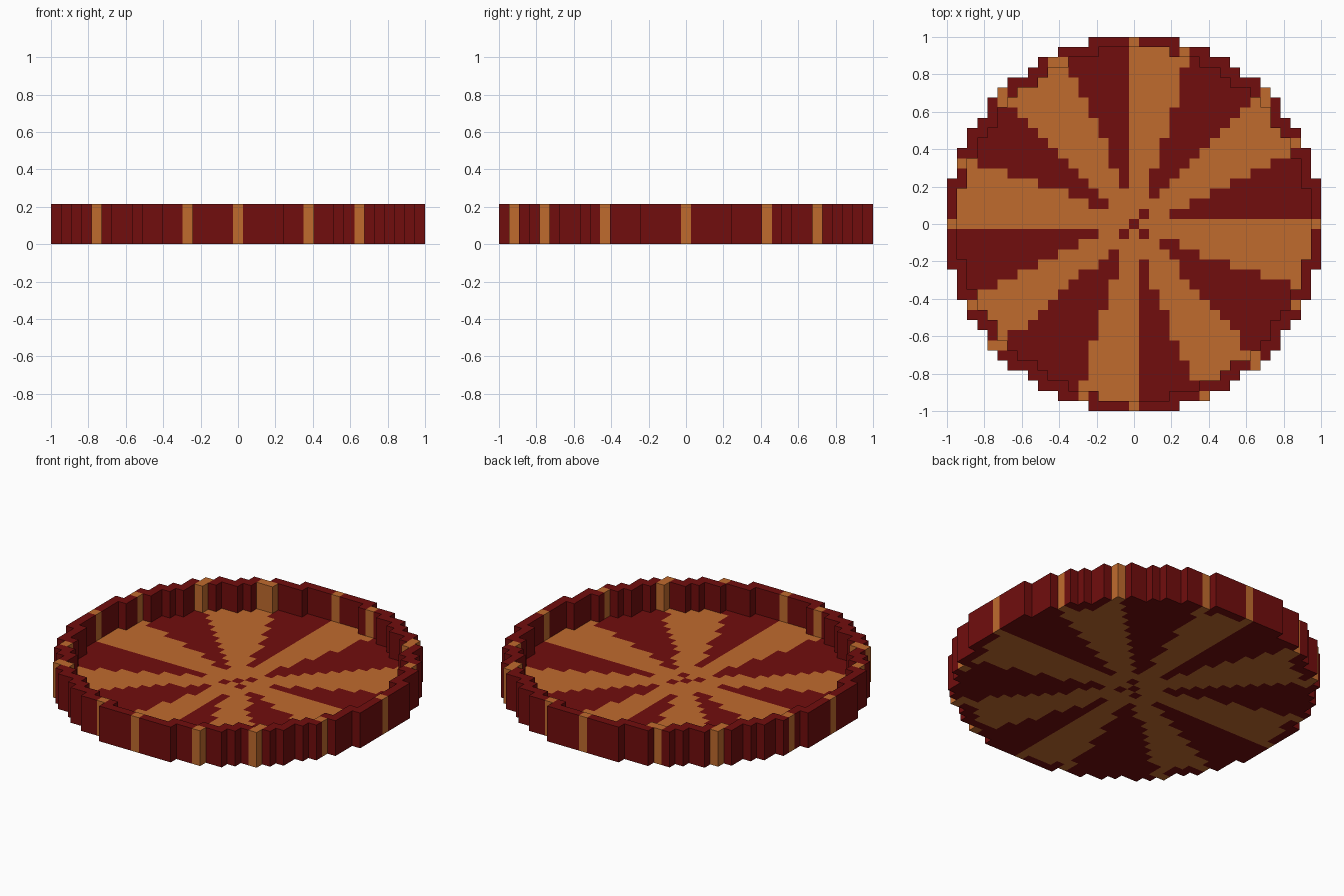
import bpy
import bmesh
import math
from mathutils import Vector

cube = bpy.data.objects.get("Cube")
if cube:
    bpy.data.objects.remove(cube, do_unlink=True)

CELL = 2 / 37          # block size: 37 blocks across
RADIUS_SQ = 18.5 ** 2  # disc radius in blocks
FLOOR_H, RIM_H = 1, 4  # heights in blocks


def material(name, colour):
    mat = bpy.data.materials.new(name)
    mat.use_nodes = True
    mat.diffuse_color = (*colour, 1)
    bsdf = next(n for n in mat.node_tree.nodes if n.type == 'BSDF_PRINCIPLED')
    bsdf.inputs["Base Color"].default_value = (*colour, 1)
    return mat


MATERIALS = [material("dark red", (0.165, 0.004, 0.004)),
             material("orange brown", (0.53, 0.147, 0.027))]

# Orange wedges, each between a clockwise and an anticlockwise edge direction
WEDGES = [(Vector(a), Vector(b)) for a, b in (
    ((17, -6), (1, 0)), ((16, 8), (13, 13)), ((5, 17), (0, 1)),
    ((-7, 16), (-13, 13)), ((-17, 6), (-1, 0)), ((-16, -8), (-14, -12)),
    ((-5, -17), (0, -1)), ((7, -17), (12, -14)))]
WEDGES = [(b, a) if a.x * b.y - a.y * b.x < 0 else (a, b) for a, b in WEDGES]

# Orange posts in the rim, where the wedge edges meet it
POSTS = {(0, 18), (5, 17), (13, 13), (13, 12), (16, 8), (18, 0), (16, -8),
         (12, -14), (12, -13), (7, -17), (0, -18), (-5, -17), (-14, -12),
         (-13, -12), (-16, -8), (-18, 0), (-17, 6), (-13, 13), (-13, 12),
         (-8, 16), (-7, 16)}


def in_disc(i, j):
    return i * i + j * j <= RADIUS_SQ


def cross(a, b):
    return a.x * b.y - a.y * b.x


def floor_colour(i, j):
    # checkered hub, then radiating wedges widened by half a block
    if max(abs(i), abs(j)) <= 1:
        return 1 if i * j == 0 and (i, j) != (0, 0) or (i, j) == (-1, 1) else 0
    p = Vector((i, j))
    for a, b in WEDGES:
        a, b = a.normalized(), b.normalized()
        if cross(a, p) >= -0.5 and cross(p, b) >= -0.5 and p.dot(a + b) > 0:
            return 1
    return 0


# Split the disc into floor and a one-block rim, as block: (height, colour)
floor_cells, rim_cells = {}, {}
span = range(-18, 19)
for i in span:
    for j in span:
        if not in_disc(i, j):
            continue
        inside = all(in_disc(i + u, j + v) for u in (-1, 0, 1) for v in (-1, 0, 1))
        if inside:
            floor_cells[i, j] = (FLOOR_H, floor_colour(i, j))
        else:
            rim_cells[i, j] = (RIM_H, int((i, j) in POSTS))
all_cells = {**floor_cells, **rim_cells}


def build(name, cells):
    """Blocky columns with no hidden walls between neighbours."""
    bm = bmesh.new()

    def quad(points, colour):
        face = bm.faces.new([bm.verts.new(Vector(p) * CELL) for p in points])
        face.material_index = colour

    for (i, j), (h, colour) in cells.items():
        corners = [(i + 0.5, j - 0.5), (i + 0.5, j + 0.5),
                   (i - 0.5, j + 0.5), (i - 0.5, j - 0.5)]
        quad([(x, y, h) for x, y in corners], colour)
        quad([(x, y, 0) for x, y in reversed(corners)], colour)
        for k, (u, v) in enumerate(((1, 0), (0, 1), (-1, 0), (0, -1))):
            low = all_cells.get((i + u, j + v), (0, 0))[0]
            if low < h:
                a, b = corners[k], corners[(k + 1) % 4]
                quad([(*a, low), (*b, low), (*b, h), (*a, h)], colour)
    bmesh.ops.remove_doubles(bm, verts=bm.verts[:], dist=1e-4)
    mesh = bpy.data.meshes.new(name)
    bm.to_mesh(mesh)
    bm.free()
    for mat in MATERIALS:
        mesh.materials.append(mat)
    obj = bpy.data.objects.new(name, mesh)
    bpy.context.collection.objects.link(obj)


build("striped_floor", floor_cells)
build("raised_rim", rim_cells)
